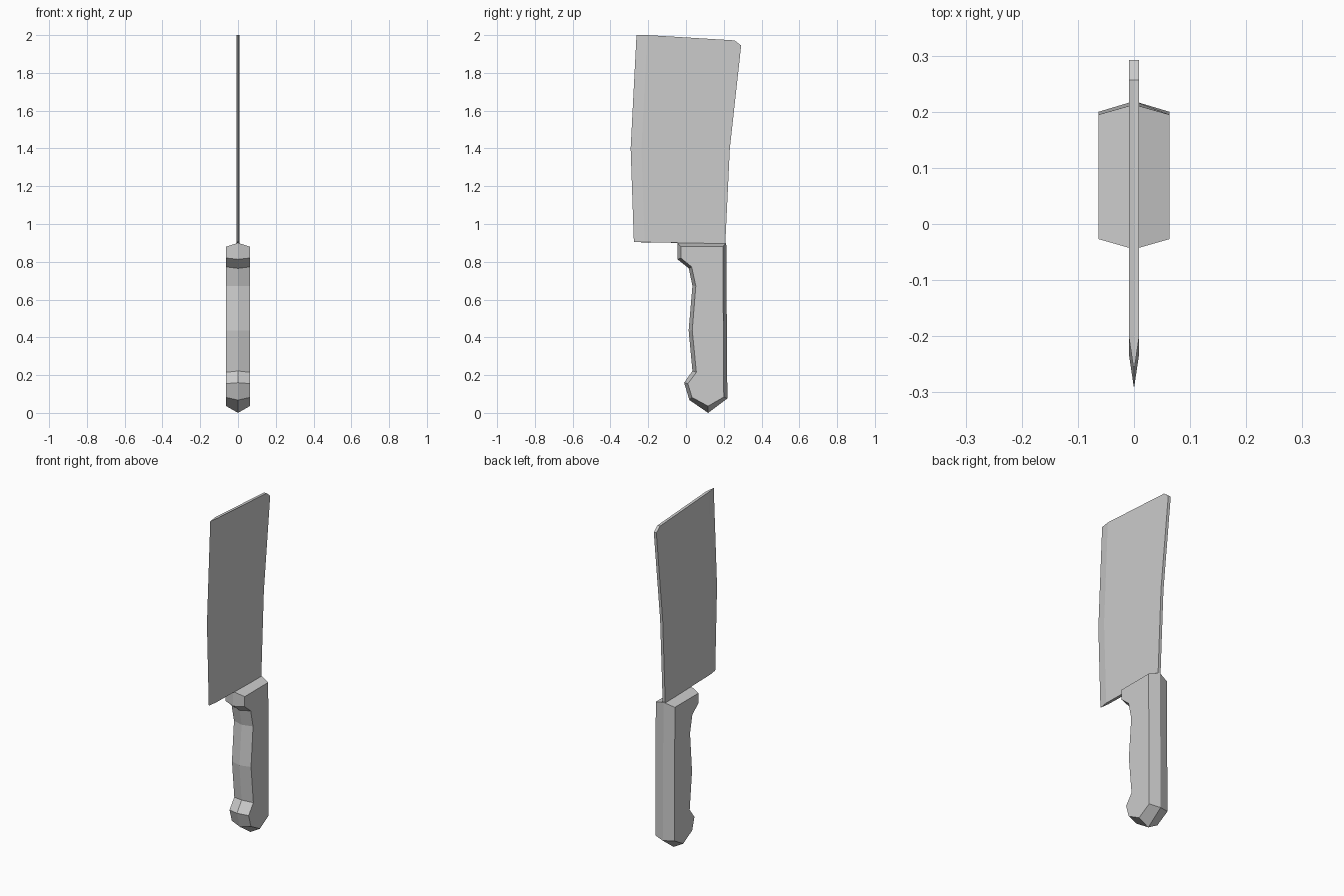
import bpy, bmesh

if "Cube" in bpy.data.objects:
    bpy.data.objects.remove(bpy.data.objects["Cube"])


def loft(name, side, middle, half_width):
    """Skin a side outline, a middle outline and the mirrored side outline (y, z pairs)."""
    bm = bmesh.new()
    rings = [[bm.verts.new((x, y, z)) for y, z in outline]
             for x, outline in ((-half_width, side), (0, middle), (half_width, side))]
    n = len(side)
    for a, b in zip(rings, rings[1:]):
        for i in range(n):
            j = (i + 1) % n
            bm.faces.new((a[i], a[j], b[j], b[i]))
    bm.faces.new(rings[0])
    bm.faces.new(rings[2])
    bmesh.ops.recalc_face_normals(bm, faces=bm.faces)
    mesh = bpy.data.meshes.new(name)
    bm.to_mesh(mesh)
    bm.free()
    obj = bpy.data.objects.new(name, mesh)
    bpy.context.collection.objects.link(obj)
    return obj


# blade: flat cheeks, with the three cutting-side points pushed out to a sharp edge
cutting = [(-0.276, 0.904), (-0.293, 1.40), (-0.262, 2.0)]
spine = [(0.257, 1.972), (0.292, 1.945), (0.232, 1.40), (0.208, 0.896)]
shoulder = [(y + 0.057, z) for y, z in cutting]
loft("blade", shoulder + spine, cutting + spine, 0.0085)

# handle: ridged finger grip, wider ridge outline in the middle
ridge = [(-0.045, 0.90), (-0.045, 0.813), (0.015, 0.765), (0.034, 0.672),
         (0.014, 0.437), (0.034, 0.222), (-0.010, 0.160), (0.018, 0.068),
         (0.117, 0.0), (0.219, 0.076), (0.213, 0.90)]
cheek = [(-0.027, 0.88), (-0.027, 0.820), (0.030, 0.773), (0.052, 0.672),
         (0.033, 0.437), (0.055, 0.215), (0.010, 0.155), (0.032, 0.082),
         (0.117, 0.036), (0.200, 0.084), (0.195, 0.88)]
loft("handle", cheek, ridge, 0.063)
